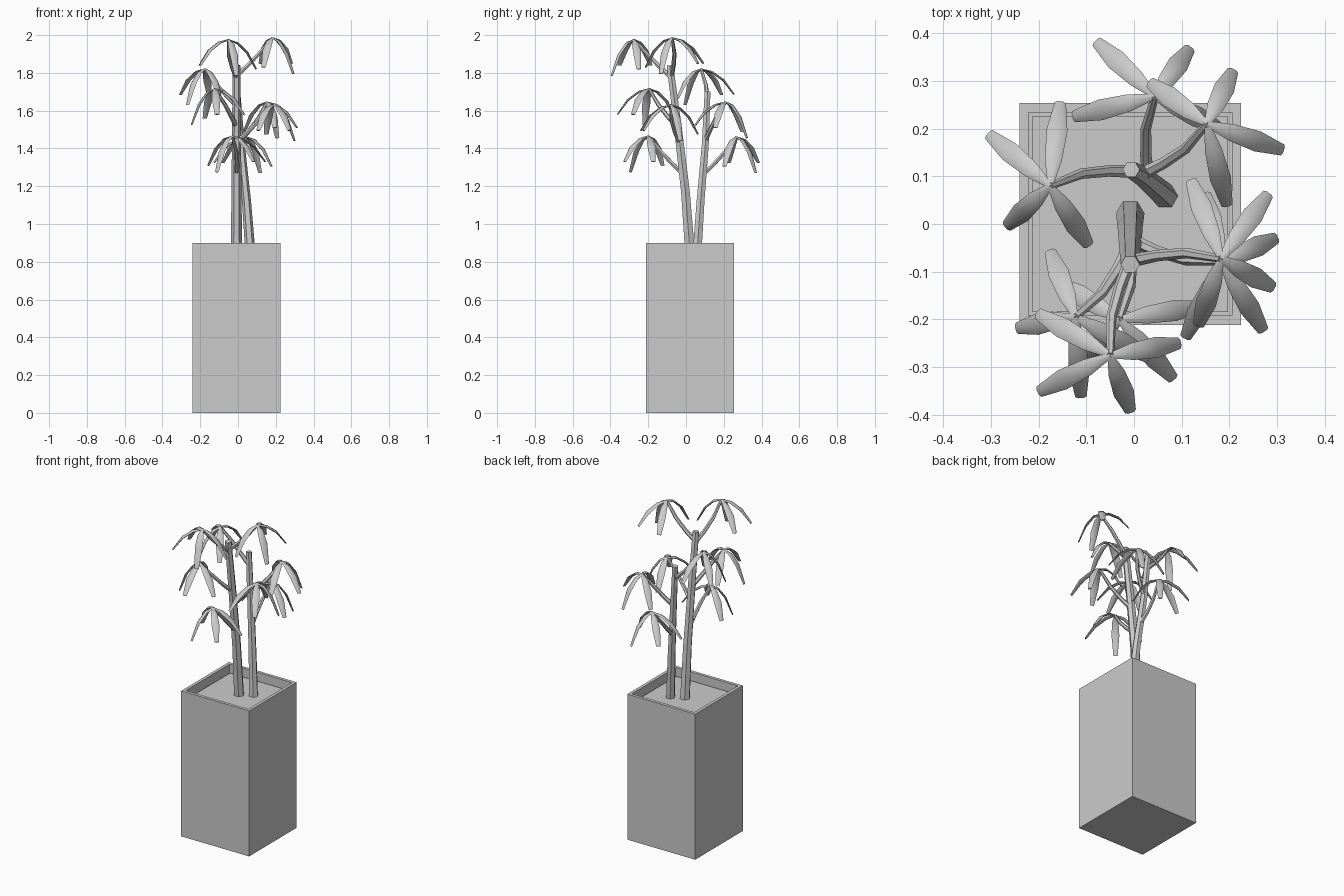
import bpy, bmesh, math
from mathutils import Vector

if "Cube" in bpy.data.objects:
    bpy.data.objects.remove(bpy.data.objects["Cube"])


def finish(bm, name, smooth=None):
    bmesh.ops.recalc_face_normals(bm, faces=bm.faces)
    me = bpy.data.meshes.new(name)
    bm.to_mesh(me)
    bm.free()
    ob = bpy.data.objects.new(name, me)
    bpy.context.collection.objects.link(ob)
    if smooth:
        bpy.ops.object.select_all(action='DESELECT')
        ob.select_set(True)
        bpy.context.view_layer.objects.active = ob
        bpy.ops.object.shade_smooth_by_angle(angle=math.radians(smooth))
    return ob


def tube(bm, path, widths, thick, side, sides=6):
    """Closed tube along path; half width runs along 'side', half thickness across it."""
    rings = []
    n = len(path)
    for i, p in enumerate(path):
        tan = (path[min(i + 1, n - 1)] - path[max(i - 1, 0)]).normalized()
        s = (side - tan * side.dot(tan)).normalized()
        up = tan.cross(s)
        ring = []
        for k in range(sides):
            a = 2 * math.pi * k / sides
            ring.append(bm.verts.new(p + s * math.cos(a) * widths[i] + up * math.sin(a) * thick[i]))
        rings.append(ring)
    for a, b in zip(rings, rings[1:]):
        for k in range(sides):
            bm.faces.new((a[k], a[(k + 1) % sides], b[(k + 1) % sides], b[k]))
    bm.faces.new(rings[0])
    bm.faces.new(rings[-1])


def along(path, z):
    """Point on a rising path at height z."""
    for a, b in zip(path, path[1:]):
        if z <= b.z:
            return a.lerp(b, (z - a.z) / (b.z - a.z))
    return path[-1].copy()


# Planter: tall box with a recessed top
CX, CY, S, H, RIM, SOIL = -0.008, 0.021, 0.465, 0.90, 0.027, 0.85
bm = bmesh.new()
bmesh.ops.create_cube(bm, size=1)
for v in bm.verts:
    v.co = Vector((CX + v.co.x * S, CY + v.co.y * S, (v.co.z + 0.5) * H))
top = max(bm.faces, key=lambda f: f.calc_center_median().z)
bmesh.ops.inset_region(bm, faces=[top], thickness=RIM)
ext = bmesh.ops.extrude_discrete_faces(bm, faces=[top])["faces"]
for v in ext[0].verts:
    v.co.z = SOIL - 0.01
finish(bm, "planter")

# Soil
bm = bmesh.new()
bmesh.ops.create_grid(bm, x_segments=1, y_segments=1, size=S / 2 - RIM)
bmesh.ops.translate(bm, verts=bm.verts, vec=(CX, CY, SOIL))
finish(bm, "soil")

# Trunks
front_path = [Vector(p) for p in ((-0.008, 0.022, 0.84), (-0.008, -0.003, 1.17),
                                  (-0.008, -0.045, 1.53), (-0.008, -0.085, 1.84))]
back_path = [Vector(p) for p in ((0.066, 0.058, 0.84), (0.045, 0.077, 1.12),
                                 (0.015, 0.102, 1.42), (-0.006, 0.114, 1.70))]
for name, path, r0, r1 in (("front_trunk", front_path, 0.030, 0.020),
                           ("back_trunk", back_path, 0.027, 0.018)):
    bm = bmesh.new()
    radii = [r0 + (r1 - r0) * i / 3 for i in range(4)]
    tube(bm, path, radii, radii, Vector((1, 0, 0)))
    finish(bm, name, 50)

# Leaf crown pattern relative to its branch: angle, reach, drop
LEAVES = ((-50, 0.168, 0.135), (-107, 0.176, 0.135), (113, 0.148, 0.155), (33, 0.125, 0.19))

# Crowns: trunk, crown centre, heading, mirror sign
CROWNS = (
    (back_path, (-0.176, 0.080, 1.82), 190, 1),
    (back_path, (0.153, 0.210, 1.645), 31, 1),
    (back_path, (0.044, 0.268, 1.46), 87, -1),
    (front_path, (-0.050, -0.276, 1.975), -103, 1),
    (front_path, (0.183, -0.073, 1.985), 4, -1),
    (front_path, (-0.123, -0.195, 1.715), -136, -1),
    (front_path, (0.185, -0.080, 1.63), -9, 1),
    (front_path, (-0.030, -0.200, 1.465), -98, -1),
)

for i, (trunk, centre, heading, sign) in enumerate(CROWNS, 1):
    end = Vector(centre)
    start = along(trunk, end.z - 0.20)
    flat = Vector((end.x - start.x, end.y - start.y, 0)).normalized()
    right = Vector((flat.y, -flat.x, 0)) * sign
    # Branch
    bm = bmesh.new()
    path = [start,
            start.lerp(end, 0.30) + right * 0.010 - Vector((0, 0, 0.008)),
            start.lerp(end, 0.62) + right * 0.014 - Vector((0, 0, 0.008)),
            end]
    radii = [0.014, 0.012, 0.011, 0.008]
    tube(bm, path, radii, radii, right)
    finish(bm, f"branch_{i}", 50)
    # Drooping leaves
    bm = bmesh.new()
    for ang, reach, drop in LEAVES:
        a = math.radians(heading + sign * ang)
        d = Vector((math.cos(a), math.sin(a), 0))
        side = Vector((-d.y, d.x, 0))
        path = [end + d * reach * f - Vector((0, 0, drop * g))
                for f, g in ((0, 0), (0.32, 0.11), (0.67, 0.43), (1, 1))]
        tube(bm, path, [0.006, 0.018, 0.022, 0.012], [0.004, 0.006, 0.006, 0.004], side)
    finish(bm, f"leaves_{i}", 60)
